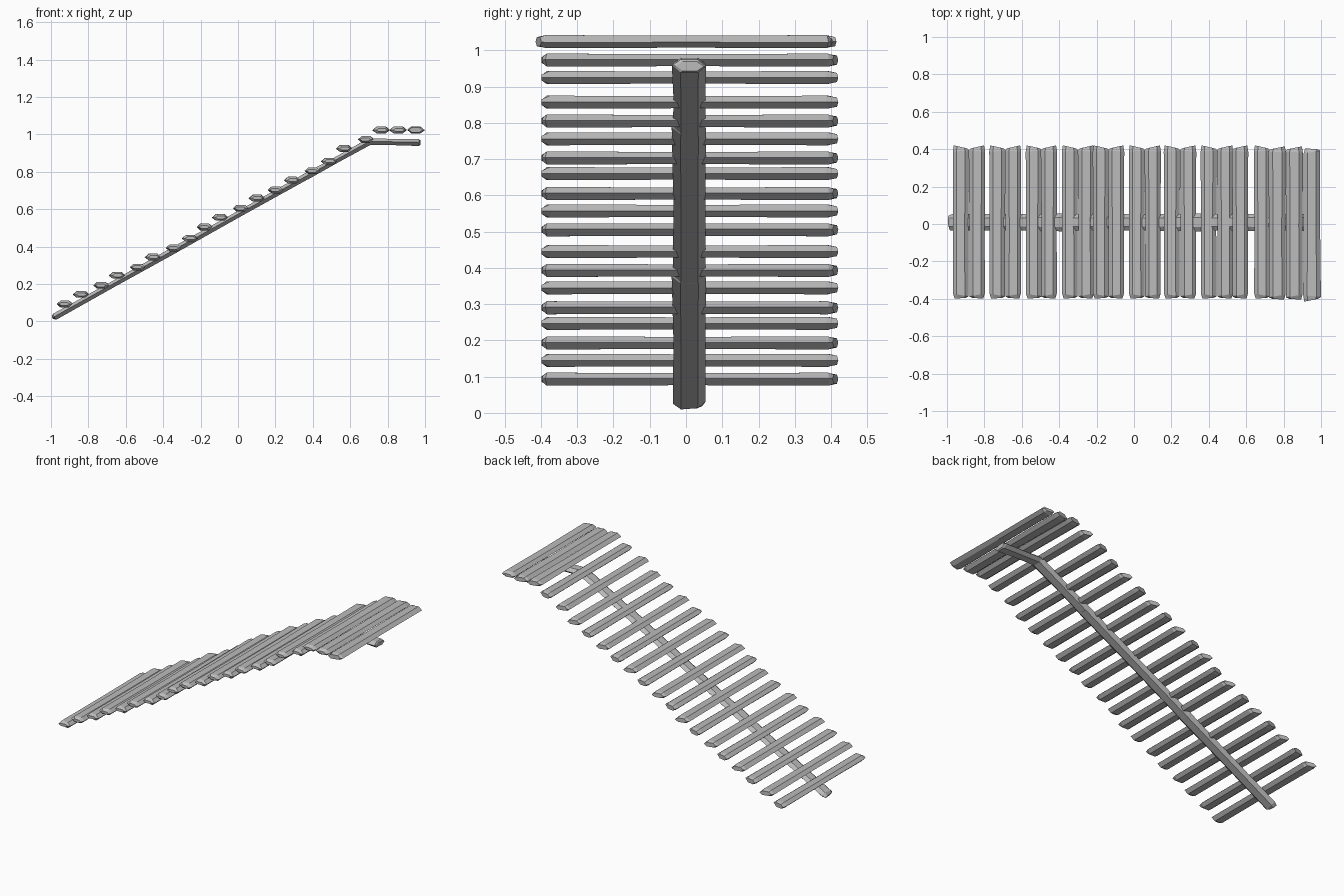
import bpy, bmesh
from math import radians
from mathutils import Matrix, Vector

cube = bpy.data.objects.get("Cube")
if cube:
    bpy.data.objects.remove(cube, do_unlink=True)

wood = bpy.data.materials.new("weathered_grey")
wood.use_nodes = True
GREY = (0.5, 0.5, 0.5, 1)
wood.diffuse_color = GREY
wood.node_tree.nodes["Principled BSDF"].inputs["Base Color"].default_value = GREY

HALF_W, HALF_T, HALF_L = 0.044, 0.018, 0.405


def hewn_log(name):
    """Six-sided rough plank along y, with chipped corners on its +x side."""
    section = [(-1, 0), (-0.55, 1), (0.5, 1), (1, 0.1), (0.5, -1), (-0.55, -1)]
    # y position, narrowing of the +x side, thickness, slant of the cut
    stations = [(-0.402, 0.55, 0.45, 0.002), (-0.385, 0.92, 1, -0.008),
                (0, 0.9, 0.92, 0), (0.385, 1, 1, 0.004), (0.407, 0.75, 0.7, -0.008)]
    bm = bmesh.new()
    rings = []
    for y, side, thick, slant in stations:
        rings.append([bm.verts.new((u * HALF_W * (side if u > 0 else 0.5 + side / 2),
                                    y + slant * u, v * HALF_T * thick))
                      for u, v in section])
    for a, b in zip(rings, rings[1:]):
        for i in range(6):
            j = (i + 1) % 6
            bm.faces.new((a[i], a[j], b[j], b[i]))
    bm.faces.new(rings[0])
    bm.faces.new(rings[-1])
    bmesh.ops.recalc_face_normals(bm, faces=bm.faces)
    mesh = bpy.data.meshes.new(name)
    bm.to_mesh(mesh)
    bm.free()
    mesh.materials.append(wood)
    return mesh


log = hewn_log("hewn_log")


def place(name, matrix):
    obj = bpy.data.objects.new(name, log)
    bpy.context.collection.objects.link(obj)
    obj.matrix_world = matrix


# Treads: every second one is the same plank rolled over
treads = [(-0.925, 0.093), (-0.84, 0.145), (-0.73, 0.193), (-0.647, 0.247),
          (-0.535, 0.29), (-0.455, 0.345), (-0.342, 0.393), (-0.257, 0.445),
          (-0.177, 0.505), (-0.096, 0.557), (0.016, 0.605), (0.10, 0.66),
          (0.203, 0.703), (0.289, 0.756), (0.40, 0.805), (0.487, 0.857),
          (0.567, 0.925), (0.685, 0.973)]
rolled = [1, 3, 5, 7, 9, 11, 13, 15, 16]
for i, (x, z) in enumerate(treads):
    roll = Matrix.Rotation(radians(180 if i in rolled else 0), 4, "Y")
    place(f"tread_{i + 1}", Matrix.Translation((x, 0.005, z)) @ roll)

# Landing planks
for i, (x, axis) in enumerate([(0.765, "Y"), (0.856, "Y"), (0.952, "X")]):
    place(f"landing_plank_{i + 1}", Matrix.Translation((x, 0, 1.024))
          @ Matrix.Rotation(radians(180), 4, axis) @ Matrix.Diagonal((1.08, 1, 1, 1)))


# Central beam: overlapping logs up the slope, then a level one under the landing
def beam(name, start, end):
    a, b = Vector((start[0], 0.008, start[1])), Vector((end[0], 0.008, end[1]))
    along = (b - a).normalized()
    up = Vector((-along.z, 0, along.x))
    frame = Matrix((along.cross(up), along, up)).transposed().to_4x4()
    stretch = Matrix.Diagonal((1.08, (b - a).length / (2 * HALF_L), 1.0, 1))
    place(name, Matrix.Translation((a + b) / 2) @ frame @ stretch)


beam("lower_beam", (-0.993, 0.018), (-0.34, 0.382))
beam("middle_beam", (-0.38, 0.36), (0.40, 0.795))
beam("upper_beam", (0.36, 0.772), (0.715, 0.968))
beam("landing_beam", (0.69, 0.962), (0.973, 0.956))
